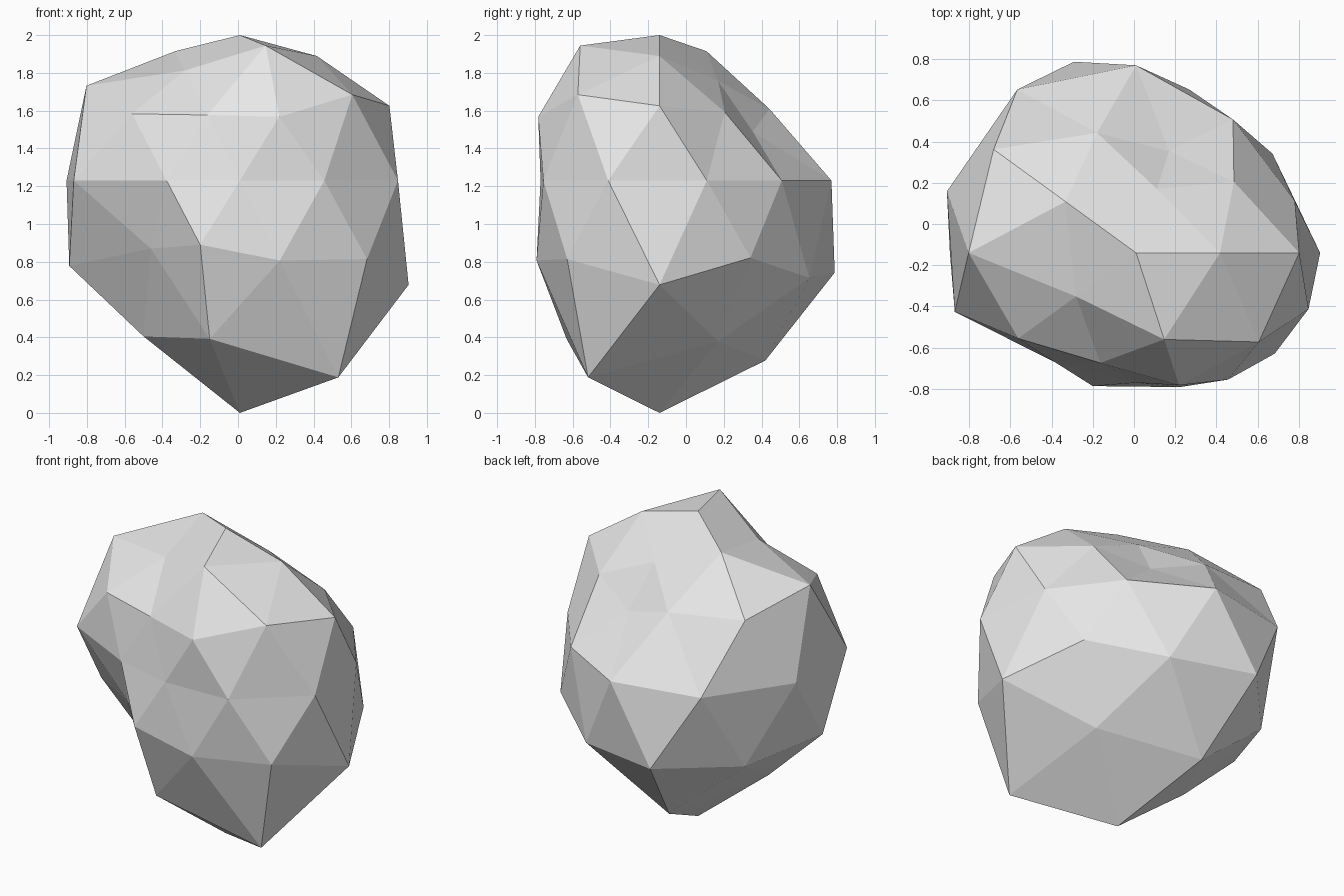
import bpy
import bmesh
from math import cos, sin, radians, sqrt
from mathutils import Vector

cube = bpy.data.objects.get("Cube")
if cube:
    bpy.data.objects.remove(cube)

# Single stone colour
stone = bpy.data.materials.new("stone grey")
stone.use_nodes = True
colour = (0.8, 0.8, 0.8, 1)
stone.diffuse_color = colour
stone.node_tree.nodes["Principled BSDF"].inputs["Base Color"].default_value = colour

# Rings of the ball from top to bottom:
# height on the unit ball, first azimuth in degrees, radii counter-clockwise
rings = [
    (1.0, 0, [0.77]),
    (0.851, 0, [0.775, 0.62, 0.805, 0.685, 0.84]),
    (0.526, 36, [0.69, 0.72, 0.955, 0.66, 0.865]),
    (0.447, 0, [0.885, 0.58, 0.955, 0.79, 0.755]),
    (0.0, 18, [0.81, 0.80, 0.91, 0.98, 0.965, 0.925, 0.66, 0.63, 0.76, 0.88]),
    (-0.447, 36, [0.915, 1.09, 1.01, 0.76, 0.93]),
    (-0.526, 0, [1.05, 0.98, 1.005, 0.685, 0.805]),
    (-0.851, 36, [1.0, 1.12, 0.97, 0.985, 1.225]),
    (-1.0, 0, [1.23]),
]

# Faceted boulder: a ball with each corner pushed in or out from its core
bm = bmesh.new()
bmesh.ops.create_icosphere(bm, subdivisions=2, radius=1)
core = Vector((0.01, -0.14, 1.23))
unit = {v: v.co.normalized() for v in bm.verts}

for height, start, radii in rings:
    flat = sqrt(1 - height * height)
    for i, radius in enumerate(radii):
        a = radians(start + i * 360 / len(radii))
        aim = Vector((flat * cos(a), flat * sin(a), height))
        corner = max(bm.verts, key=lambda v: unit[v].dot(aim))
        corner.co = core + unit[corner] * radius

mesh = bpy.data.meshes.new("boulder")
bm.to_mesh(mesh)
bm.free()
mesh.materials.append(stone)
boulder = bpy.data.objects.new("boulder", mesh)
bpy.context.collection.objects.link(boulder)
